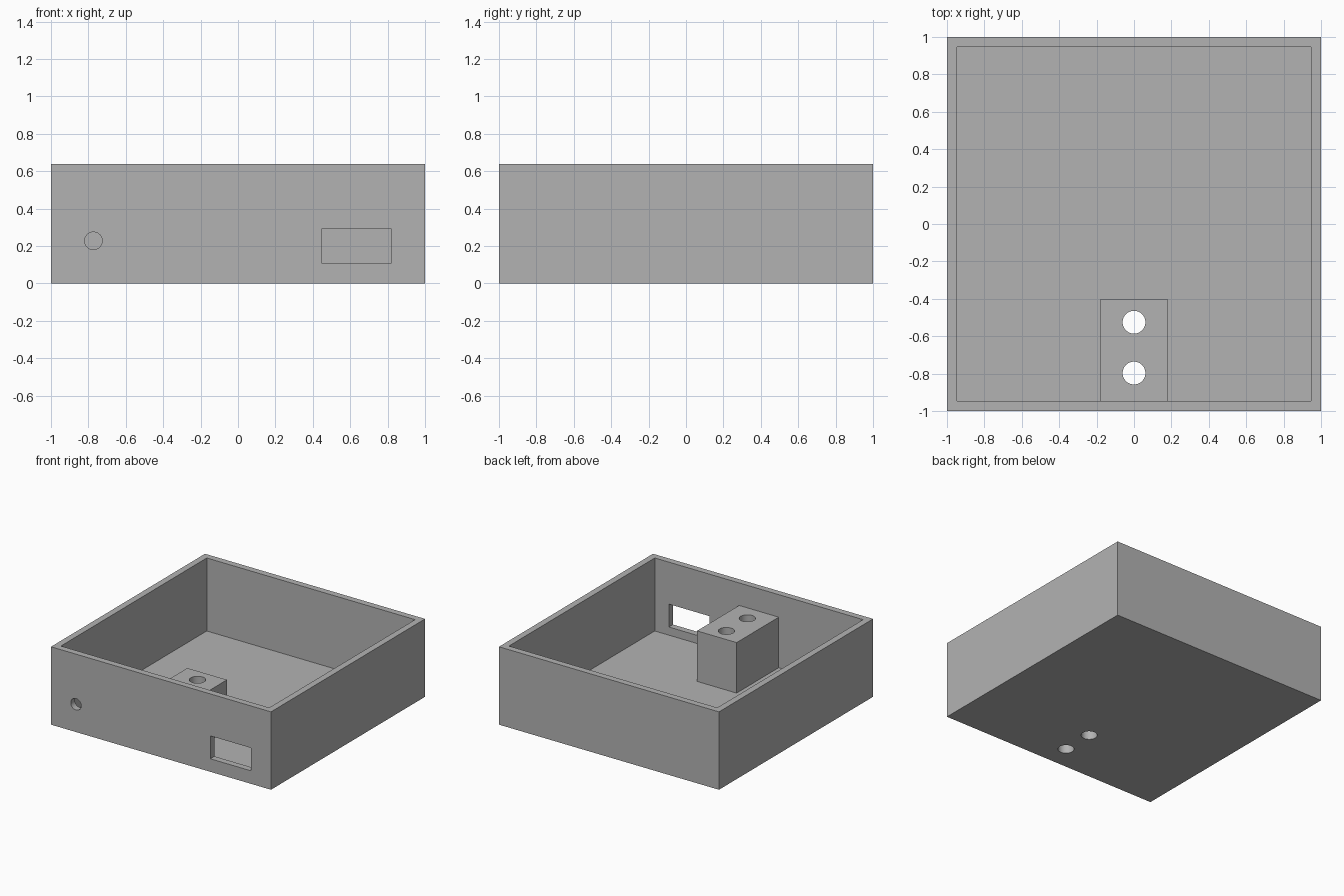
import bpy
import math

cube = bpy.data.objects.get("Cube")
if cube:
    bpy.data.objects.remove(cube, do_unlink=True)

SIZE, HEIGHT = 2.0, 0.64
WALL, FLOOR = 0.053, 0.04
INNER = SIZE / 2 - WALL
BLOCK_HALF, BLOCK_BACK, BLOCK_TOP = 0.18, -0.4, 0.455

grey = bpy.data.materials.new("plain grey")
grey.use_nodes = True
colour = (0.45, 0.45, 0.45, 1)
grey.diffuse_color = colour
grey.node_tree.nodes["Principled BSDF"].inputs["Base Color"].default_value = colour


def box(name, low, high):
    """Box between two opposite corners."""
    centre = [(a + b) / 2 for a, b in zip(low, high)]
    bpy.ops.mesh.primitive_cube_add(size=1, location=centre)
    ob = bpy.context.object
    ob.name = name
    ob.scale = [b - a for a, b in zip(low, high)]
    bpy.ops.object.transform_apply(location=True, rotation=True, scale=True)
    ob.data.materials.append(grey)
    return ob


def rod(name, radius, length, centre, tilt=0):
    bpy.ops.mesh.primitive_cylinder_add(vertices=48, radius=radius, depth=length,
                                        location=centre, rotation=(tilt, 0, 0))
    ob = bpy.context.object
    ob.name = name
    ob.data.materials.append(grey)
    return ob


def combine(target, tool, operation):
    """Apply a boolean and remove the tool object."""
    tool.hide_render = True
    mod = target.modifiers.new(operation.lower(), "BOOLEAN")
    mod.operation = operation
    mod.solver = "EXACT"
    mod.object = tool
    bpy.context.view_layer.objects.active = target
    bpy.ops.object.modifier_apply(modifier=mod.name)
    bpy.data.objects.remove(tool, do_unlink=True)


# Open-topped tray
half = SIZE / 2
tray = box("open_tray", (-half, -half, 0), (half, half, HEIGHT))
combine(tray, box("cavity", (-INNER, -INNER, FLOOR), (INNER, INNER, HEIGHT + 0.2)), "DIFFERENCE")

# Mounting block, sunk into the floor and the front wall
combine(tray, box("mounting_block", (-BLOCK_HALF, -INNER - WALL / 2, FLOOR / 2),
                  (BLOCK_HALF, BLOCK_BACK, BLOCK_TOP)), "UNION")

# Two vertical holes through the block and floor
for y in (-0.525, -0.797):
    combine(tray, rod("screw_hole", 0.061, 2, (0, y, 0)), "DIFFERENCE")

# Rectangular port and round cable hole in the front wall
combine(tray, box("port", (0.448, -1.2, 0.107), (0.818, -0.8, 0.295)), "DIFFERENCE")
combine(tray, rod("cable_hole", 0.047, 0.4, (-0.773, -half, 0.228), math.pi / 2), "DIFFERENCE")

# Smooth hole walls, crisp edges
bpy.ops.object.select_all(action="DESELECT")
tray.select_set(True)
bpy.context.view_layer.objects.active = tray
bpy.ops.object.shade_smooth_by_angle(angle=math.radians(30))
